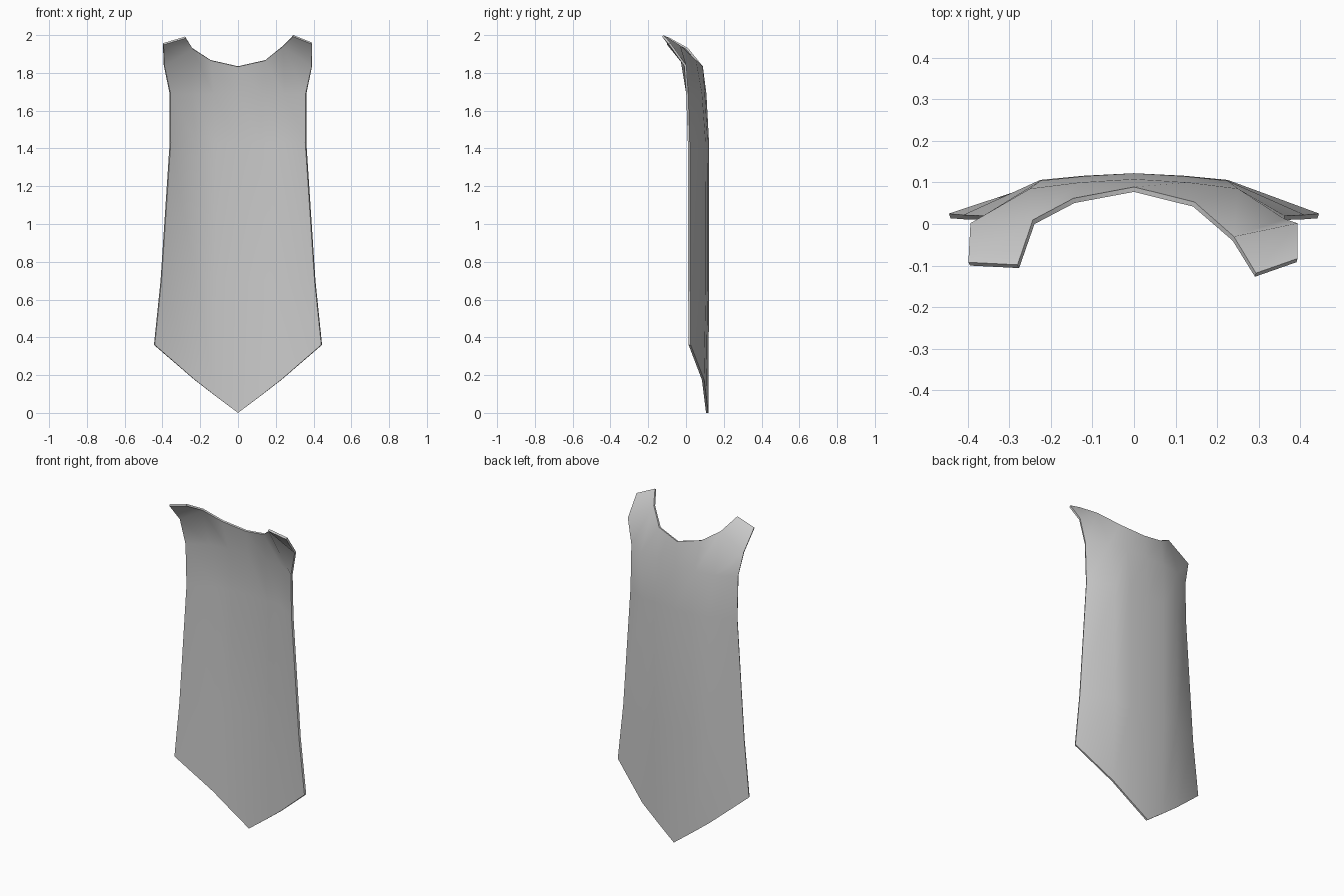
import bpy, bmesh, math

if "Cube" in bpy.data.objects:
    bpy.data.objects.remove(bpy.data.objects["Cube"])

fabric = bpy.data.materials.new("plain grey")
fabric.diffuse_color = (0.6, 0.6, 0.6, 1)
fabric.use_nodes = True
fabric.node_tree.nodes["Principled BSDF"].inputs["Base Color"].default_value = fabric.diffuse_color

# Half rows of the outer surface, centre to side edge (x, y, z), from hem to chest
ROWS = [
    [(0, .118, 0), (.12, .107, .09), (.23, .096, .175), (.445, .025, .36)],
    [(0, .122, .70), (.12, .116, .70), (.225, .106, .70), (.41, .022, .70)],
    [(0, .122, 1.43), (.12, .115, 1.43), (.225, .104, 1.43), (.362, .02, 1.43)],
    [(0, .108, 1.69), (.13, .1, 1.69), (.25, .085, 1.69), (.362, .012, 1.69)],
]
NECK = (0, .089, 1.835)
# Shoulder points per side: neckline 1, 2, 3, then strap end corner, armhole
SHOULDER = {
    1: [(.145, .053, 1.868), (.24, -.03, 1.945), (.293, -.118, 2.0),
        (.393, -.083, 1.96), (.393, .002, 1.84)],
    -1: [(.145, .062, 1.868), (.243, .01, 1.932), (.28, -.098, 1.992),
         (.398, -.092, 1.957), (.393, .002, 1.84)],
}

bm = bmesh.new()
cache = {}


def vert(p, s):
    key = (round(p[0] * s, 4), p[1], p[2])
    if key not in cache:
        cache[key] = bm.verts.new(key)
    return cache[key]


def quad(s, *pts):
    vs = [vert(p, s) for p in pts]
    bm.faces.new(vs if s < 0 else vs[::-1])


for s in (1, -1):
    # Long hanging panel
    for low, high in zip(ROWS, ROWS[1:]):
        for i in range(3):
            quad(s, low[i], low[i + 1], high[i + 1], high[i])
    # Curved yoke and shoulder strap
    a = ROWS[-1]
    n1, n2, n3, corner, arm = SHOULDER[s]
    quad(s, a[0], a[1], n1, NECK)
    quad(s, a[1], a[2], n2, n1)
    quad(s, a[2], a[3], arm, n2)
    quad(s, n2, arm, corner, n3)

bmesh.ops.recalc_face_normals(bm, faces=bm.faces)
bm.faces.ensure_lookup_table()
if sum(f.normal.y * f.calc_area() for f in bm.faces) < 0:
    bmesh.ops.reverse_faces(bm, faces=bm.faces)

mesh = bpy.data.meshes.new("back_panel")
bm.to_mesh(mesh)
bm.free()
mesh.materials.append(fabric)
panel = bpy.data.objects.new("back_panel", mesh)
bpy.context.collection.objects.link(panel)

# Thin cloth thickness, inwards from the outer surface
solid = panel.modifiers.new("thickness", "SOLIDIFY")
solid.thickness = 0.012
solid.offset = -1

bpy.context.view_layer.objects.active = panel
panel.select_set(True)
bpy.ops.object.modifier_apply(modifier="thickness")
bpy.ops.object.shade_smooth_by_angle(angle=math.radians(50))
